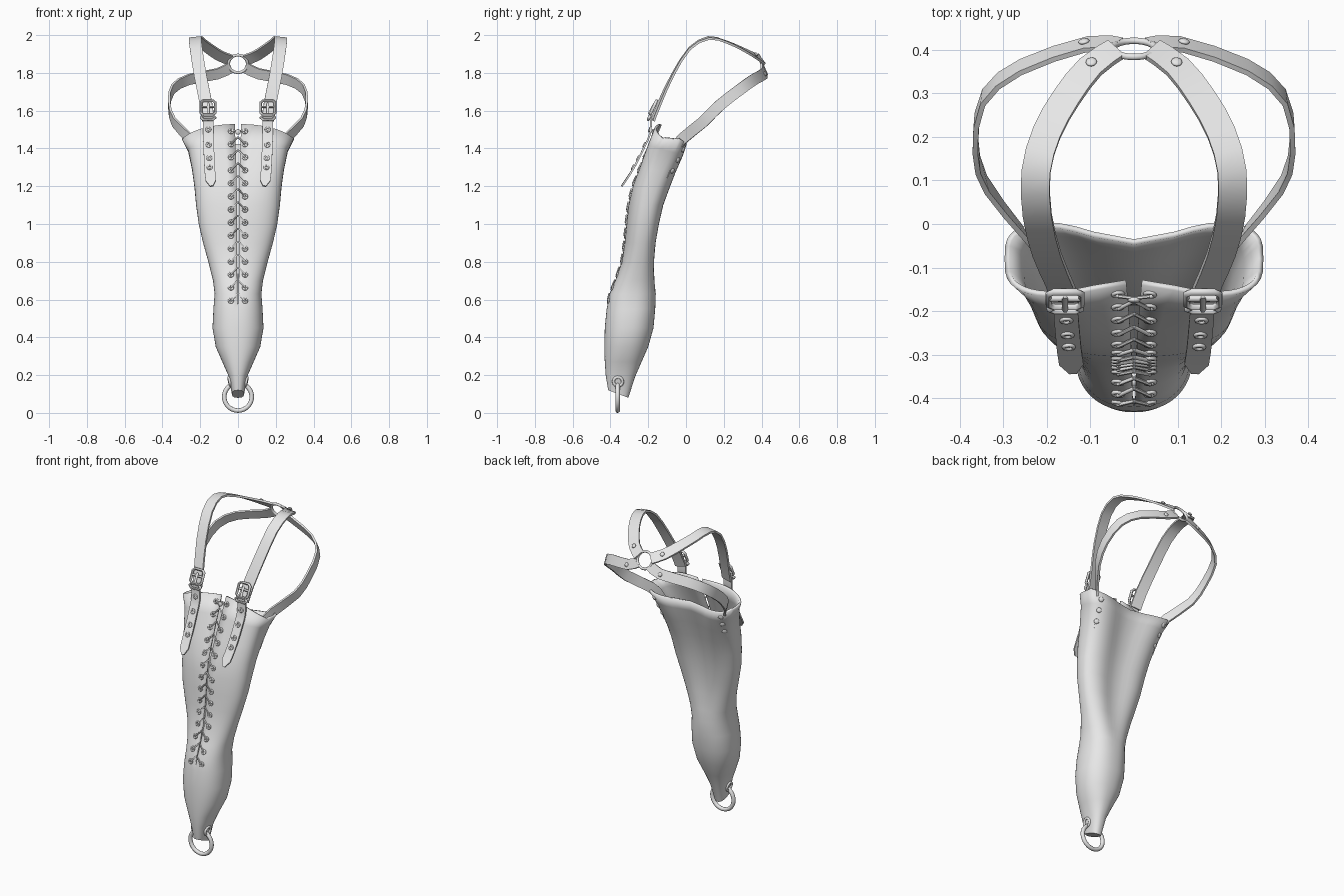
import bpy, bmesh, math
from mathutils import Vector as V

if "Cube" in bpy.data.objects:
    bpy.data.objects.remove(bpy.data.objects["Cube"])

grey = bpy.data.materials.new("plain_grey")
grey.diffuse_color = (0.8, 0.8, 0.8, 1)
grey.use_nodes = True
grey.node_tree.nodes["Principled BSDF"].inputs["Base Color"].default_value = grey.diffuse_color


def finish(ob, angle=35):
    if not ob.data.materials:
        ob.data.materials.append(grey)
    bpy.ops.object.select_all(action='DESELECT')
    ob.select_set(True)
    bpy.context.view_layer.objects.active = ob
    bpy.ops.object.shade_smooth_by_angle(angle=math.radians(angle))
    return ob


def from_bmesh(name, bm):
    me = bpy.data.meshes.new(name)
    bm.to_mesh(me)
    bm.free()
    ob = bpy.data.objects.new(name, me)
    bpy.context.collection.objects.link(ob)
    return ob


def ring(name, loc, normal, major, minor, seg=14, mseg=8):
    bpy.ops.mesh.primitive_torus_add(location=loc, major_radius=major, minor_radius=minor,
                                     major_segments=seg, minor_segments=mseg)
    ob = bpy.context.object
    ob.name = name
    ob.rotation_euler = V(normal).to_track_quat('Z', 'Y').to_euler()
    return finish(ob, 60)


def rivet(name, loc, normal, r=0.013):
    bpy.ops.mesh.primitive_uv_sphere_add(segments=12, ring_count=8, radius=r, location=loc)
    ob = bpy.context.object
    ob.name = name
    ob.scale = (1, 1, 0.5)
    ob.rotation_euler = V(normal).to_track_quat('Z', 'Y').to_euler()
    return finish(ob, 60)


def tube(name, paths, r, cyclic=False):
    cu = bpy.data.curves.new(name, 'CURVE')
    cu.dimensions = '3D'
    cu.bevel_depth, cu.bevel_resolution, cu.use_fill_caps = r, 1, True
    for pts in paths:
        sp = cu.splines.new('POLY')
        sp.points.add(len(pts) - 1)
        for p, q in zip(sp.points, pts):
            p.co = (*q, 1)
        sp.use_cyclic_u = cyclic
    ob = bpy.data.objects.new(name, cu)
    bpy.context.collection.objects.link(ob)
    bpy.ops.object.select_all(action='DESELECT')
    ob.select_set(True)
    bpy.context.view_layer.objects.active = ob
    bpy.ops.object.convert(target='MESH')
    return finish(bpy.context.object, 60)


def smooth_path(pts, n=2):
    pts = [V(p) for p in pts]
    out = []
    for i in range(len(pts) - 1):
        a, b, c, d = pts[max(i - 1, 0)], pts[i], pts[i + 1], pts[min(i + 2, len(pts) - 1)]
        for k in range(n):
            t = k / n
            out.append(0.5 * (2 * b + (c - a) * t + (2 * a - 5 * b + 4 * c - d) * t * t
                              + (3 * b - a - 3 * c + d) * t ** 3))
    return out + [pts[-1]]


def strap(name, pts, width, hint, thick=0.012, tip=False):
    """Flat band along a path; hint(p) gives the outward direction."""
    pts = smooth_path(pts)
    bm = bmesh.new()
    loops = []
    for i, p in enumerate(pts):
        t = (pts[min(i + 1, len(pts) - 1)] - pts[max(i - 1, 0)]).normalized()
        side = t.cross(hint(p)).normalized()
        n = side.cross(t).normalized() * thick / 2
        w = side * width / 2 * (0.3 if tip and i == len(pts) - 1 else 1)
        loops.append([bm.verts.new(p + q) for q in (w + n, w - n, -w - n, -w + n)])
    for a, b in zip(loops, loops[1:]):
        for k in range(4):
            bm.faces.new((a[k], a[(k + 1) % 4], b[(k + 1) % 4], b[k]))
    bm.faces.new(loops[0])
    bm.faces.new(loops[-1][::-1])
    bmesh.ops.recalc_face_normals(bm, faces=bm.faces)
    return finish(from_bmesh(name, bm))


# Sleeve: rows of front z, back z, half width, front y, back y, front/back groove, squareness, slit
ROWS = [
    (1.53, 1.42, .297, -.18, .02, .04, .055, .58, .017), (1.42, 1.36, .265, -.215, .003, .028, .055, .65, .013),
    (1.3, 1.27, .243, -.255, -.036, .015, .05, .7, .009), (1.2, 1.18, .23, -.29, -.07, .01, .045, .75, .007),
    (1.1, 1.1, .222, -.305, -.1, 0, .04, .8, .005), (1, 1, .208, -.315, -.125, 0, .035, .8, .005),
    (.9, .9, .185, -.325, -.143, 0, .03, .85, .005), (.8, .8, .157, -.34, -.155, 0, .02, .85, .005),
    (.7, .7, .132, -.375, -.158, 0, .01, .85, .004), (.63, .63, .124, -.405, -.16, 0, 0, .85, .004),
    (.55, .55, .13, -.42, -.163, 0, 0, .85, 0), (.45, .45, .135, -.43, -.172, 0, 0, .9, 0),
    (.35, .35, .118, -.432, -.2, 0, 0, .9, 0), (.27, .27, .083, -.43, -.235, 0, 0, .9, 0),
    (.2, .19, .05, -.425, -.27, 0, 0, .85, 0), (.12, .08, .032, -.412, -.305, 0, 0, .8, 0)]
N = 48
bm = bmesh.new()
grid = []
for j, (zf, zb, w, yf, yb, pf, pb, e, s) in enumerate(ROWS):
    row = []
    for i in range(N + 1):
        a = 2 * math.pi * i / N
        sx, cy = math.sin(a), math.cos(a)
        x = w * math.copysign(abs(sx) ** e, sx)
        y = (yf + yb) / 2 - (yb - yf) / 2 * math.copysign(abs(cy) ** e, cy)
        z = zf + (zb - zf) * (y - yf) / (yb - yf)
        if j == 0:  # rim falls away towards the sides
            z -= .05 * (x / w) ** 2 * min(1, max(0, cy + .25) * 2)
        g = math.exp(-(x / (0.5 * w)) ** 2)
        y += pf * g * max(cy, 0) - pb * g * max(-cy, 0)
        x = s if i == 0 else -s if i == N else x
        row.append(bm.verts.new((x, y, z)))
    grid.append(row)
for u, l in zip(grid, grid[1:]):
    for i in range(N):
        bm.faces.new((l[i], l[i + 1], u[i + 1], u[i]))
bm.faces.new(grid[-1][:N][::-1])
bmesh.ops.remove_doubles(bm, verts=bm.verts, dist=0.0005)
sleeve = finish(from_bmesh("sleeve", bm), 50)
bpy.context.view_layer.update()


def nearest(p):
    _, loc, n, _ = sleeve.closest_point_on_mesh(V(p))
    return loc, n


def front(x, z):
    ok, loc, n, _ = sleeve.ray_cast(V((x, -1, z)), V((0, 1, 0)))
    return (loc, n) if ok and loc.y < -.1 else nearest((x, -.18, z))


# Eyelets and lacing down the front
laces = []
for k in range(14):
    z = 1.49 - 0.069 * k
    ends = []
    for sx in (-1, 1):
        p, n = front(sx * .037, z)
        ring("eyelet", p + n * .002, n, .011, .005)
        ends.append(p + n * .007)
    mid = (ends[0] + ends[1]) / 2 + V((0, -.004, 0))
    if k:
        up = V((0, (front(.03, z + .04)[0].y) - .005, z + .04))
        laces += [[ends[0], up], [ends[1], up]]
    else:
        laces.append([ends[0], mid, ends[1]])
        rivet("lace_knot", mid + V((0, -.004, -.005)), (0, -1, 0), .015)
tube("laces", laces, .0045)

# Back ring joining the straps, and the hanging ring at the tip
ring("back_ring", (0, .402, 1.848), (0, .93, .37), .05, .008, 24)
ring("tip_ring", (0, -.362, .085), (0, 1, 0), .073, .012, 28, 10)

for sx in (-1, 1):
    # Shoulder strap over the top to the back ring
    strap("shoulder_strap", [(sx * x, y, z) for x, y, z in (
        (.158, -.175, 1.55), (.17, -.14, 1.64), (.20, -.07, 1.79), (.222, .02, 1.93), (.225, .12, 1.985),
        (.20, .21, 1.965), (.155, .29, 1.93), (.10, .36, 1.893), (.04, .402, 1.868))], .066,
        lambda p: p - V((p.x * .85, .12, 1.65)))
    rivet("shoulder_rivet", (sx * .098, .372, 1.899), (sx * .1, .7, .7))
    # Under-arm strap from the ring round to the inside of the sleeve
    strap("underarm_strap", [(sx * x, y, z) for x, y, z in (
        (.04, .41, 1.828), (.11, .412, 1.795), (.26, .36, 1.765), (.345, .29, 1.715), (.364, .18, 1.63),
        (.34, .09, 1.54), (.255, -.02, 1.45), (.222, -.066, 1.38), (.20, -.115, 1.25))], .06,
        lambda p: V((p.x, p.y - .1, .35 * max(p.y, 0))))
    rivet("underarm_rivet", (sx * .115, .419, 1.795), (sx * .2, 1, .3))
    for y, z in ((0, 1.385), (-.02, 1.325), (-.045, 1.265)):
        p, n = nearest((sx * .235, y, z))
        rivet("side_rivet", p, n, .015)

    # Strap tail with punched eyelets, lying on the front of the sleeve
    tail = [V((sx * .158, -.185, 1.57))]
    for x, z, lift in ((.157, 1.48, .012), (.155, 1.41, .016), (.152, 1.34, .026), (.148, 1.27, .042), (.14, 1.2, .065)):
        tail.append(front(sx * x, z)[0] - V((0, lift, 0)))
    strap("strap_tail", tail, .056, lambda p: V((0, -.9, .35)), .01, True)
    for i, f in ((0, .8), (1, .9), (2, .9), (3, .6)):
        ring("tail_eyelet", tail[i].lerp(tail[i + 1], f) + V((0, -.005, .002)), (0, -.92, .38), .011, .005)

    # Buckle: frame, keeper, cross bar and prong
    c, r, u, n = V((sx * .158, -.165, 1.6)), V((1, 0, 0)), V((0, .42, .907)), V((0, -.907, .42))

    def box(w, lo, hi, d):
        b = .012
        uv = [(-w + b, lo), (w - b, lo), (w, lo + b), (w, hi - b), (w - b, hi), (-w + b, hi), (-w, hi - b), (-w, lo + b)]
        return [c + r * a + u * v + n * d for a, v in uv]
    tube("buckle_frame", [box(.038, -.03, .052, .014), box(.036, -.058, -.033, .012)], .008, True)
    tube("buckle_prong", [[c + u * .012 + n * .012, c + u * .03 + n * .022, c - u * .03 + n * .022],
                          [c + r * -.038 + u * .015 + n * .014, c + r * .038 + u * .015 + n * .014]], .007)

    # Grommet at the tip for the hanging ring
    p, nn = nearest((sx * .1, -.362, .155))
    ring("tip_grommet", p, nn, .024, .008, 18)

# Leather thickness, added last so the surface lookups use the outer skin
sol = sleeve.modifiers.new("thickness", 'SOLIDIFY')
sol.thickness, sol.offset = .013, -1
